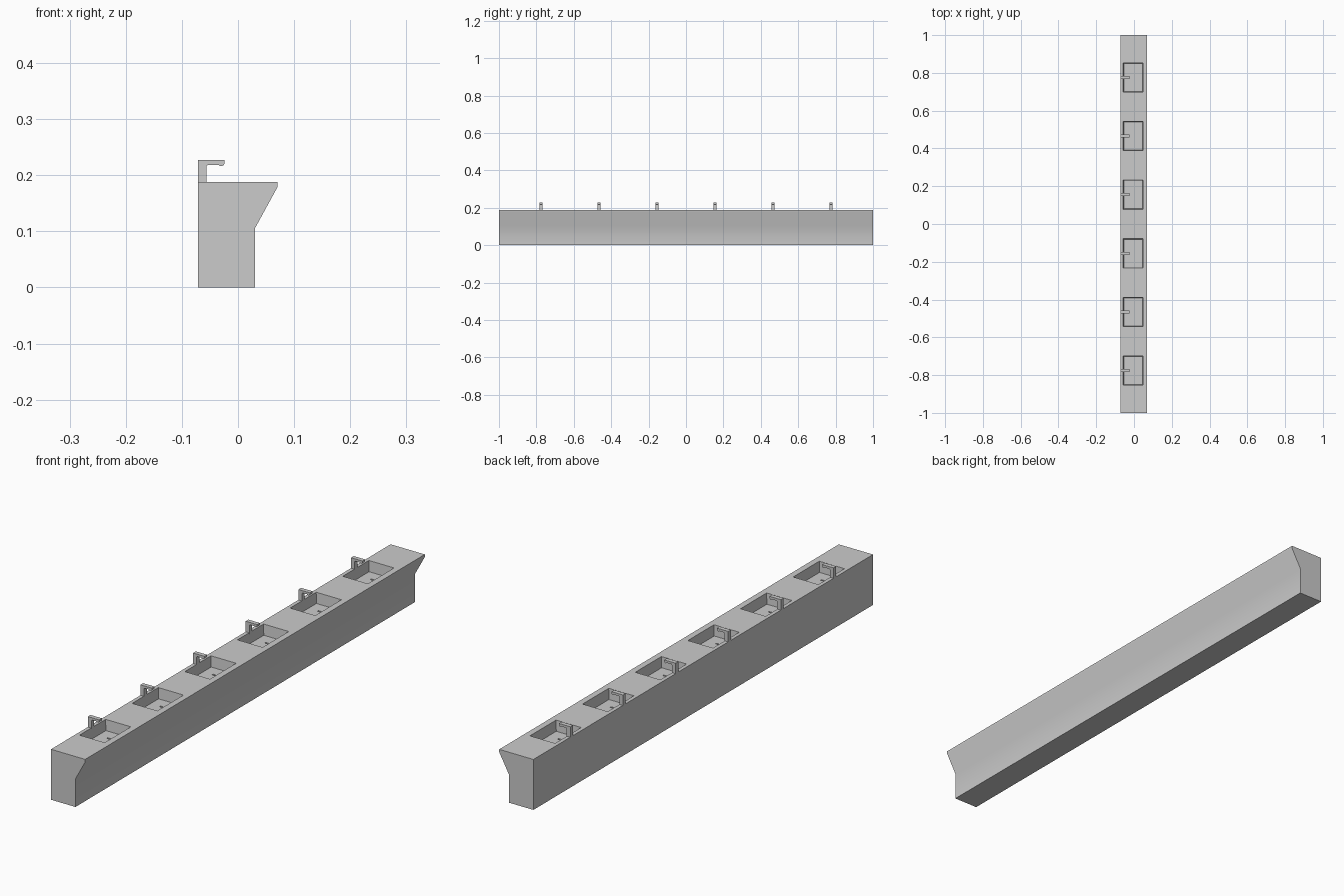
import bpy, bmesh, math

if "Cube" in bpy.data.objects:
    bpy.data.objects.remove(bpy.data.objects["Cube"])

BASIN_Y = [-0.775 + 0.31 * i for i in range(6)]
TOP, FLOOR = 0.188, 0.148


def new_object(name, bm):
    bmesh.ops.recalc_face_normals(bm, faces=bm.faces[:])
    mesh = bpy.data.meshes.new(name)
    bm.to_mesh(mesh)
    bm.free()
    obj = bpy.data.objects.new(name, mesh)
    bpy.context.collection.objects.link(obj)
    return obj


def extrude_profile(bm, profile, y0, y1):
    """Solid from an (x, z) outline pulled along y."""
    face = bm.faces.new([bm.verts.new((x, y0, z)) for x, z in profile])
    ext = bmesh.ops.extrude_face_region(bm, geom=[face])["geom"]
    verts = [v for v in ext if isinstance(v, bmesh.types.BMVert)]
    bmesh.ops.translate(bm, vec=(0, y1 - y0, 0), verts=verts)


def add_box(bm, x0, x1, y0, y1, z0, z1, taper=0.0):
    """Box whose bottom is inset by taper."""
    for v in bmesh.ops.create_cube(bm, size=1)["verts"]:
        t = taper if v.co.z < 0 else 0
        v.co = (x0 + t if v.co.x < 0 else x1 - t,
                y0 + t if v.co.y < 0 else y1 - t,
                z0 if v.co.z < 0 else z1)


def smooth(obj):
    bpy.ops.object.select_all(action='DESELECT')
    obj.select_set(True)
    bpy.context.view_layer.objects.active = obj
    bpy.ops.object.shade_smooth_by_angle(angle=math.radians(30))


def cut(obj, cutter):
    cutter.hide_render = True
    bpy.context.view_layer.objects.active = obj
    mod = obj.modifiers.new("cut", 'BOOLEAN')
    mod.operation = 'DIFFERENCE'
    mod.solver = 'EXACT'
    mod.object = cutter
    bpy.ops.object.modifier_apply(modifier=mod.name)
    bpy.data.objects.remove(cutter)


# Long trough body with overhanging front
bm = bmesh.new()
extrude_profile(bm, [(-0.071, 0), (0.03, 0), (0.03, 0.105),
                     (0.07, 0.178), (0.07, TOP), (-0.071, TOP)], -1, 1)
body = new_object("sink_body", bm)

# Basins, slightly tapered
bm = bmesh.new()
for y in BASIN_Y:
    add_box(bm, -0.057, 0.047, y - 0.077, y + 0.077, FLOOR, TOP, 0.003)
    for v in bm.verts:
        if abs(v.co.z - TOP) < 1e-6:
            v.co.z = TOP + 0.0005
cut(body, new_object("basin_cutter", bm))

# Pair of drain slots in every basin floor
bm = bmesh.new()
for y in BASIN_Y:
    for s in (-1, 1):
        c = y + s * 0.028
        add_box(bm, -0.016, 0.005, c - 0.003, c + 0.003, FLOOR - 0.006, FLOOR + 0.01)
cut(body, new_object("drain_cutter", bm))
smooth(body)

# Taps: upright post, flat arm and rounded nozzle lip
nozzle = [(-0.030 + 0.006 * math.cos(a), 0.222 + 0.006 * math.sin(a))
          for a in [math.radians(-120 + 24 * i) for i in range(6)]]
outline = ([(-0.071, TOP - 0.004), (-0.056, TOP - 0.004), (-0.056, 0.216),
            (-0.054, 0.2185), (-0.035, 0.2185)] + nozzle
           + [(-0.024, 0.227), (-0.071, 0.227)])
for i, y in enumerate(BASIN_Y):
    bm = bmesh.new()
    extrude_profile(bm, outline, y - 0.008, y + 0.008)
    smooth(new_object(f"tap_{i + 1}", bm))
